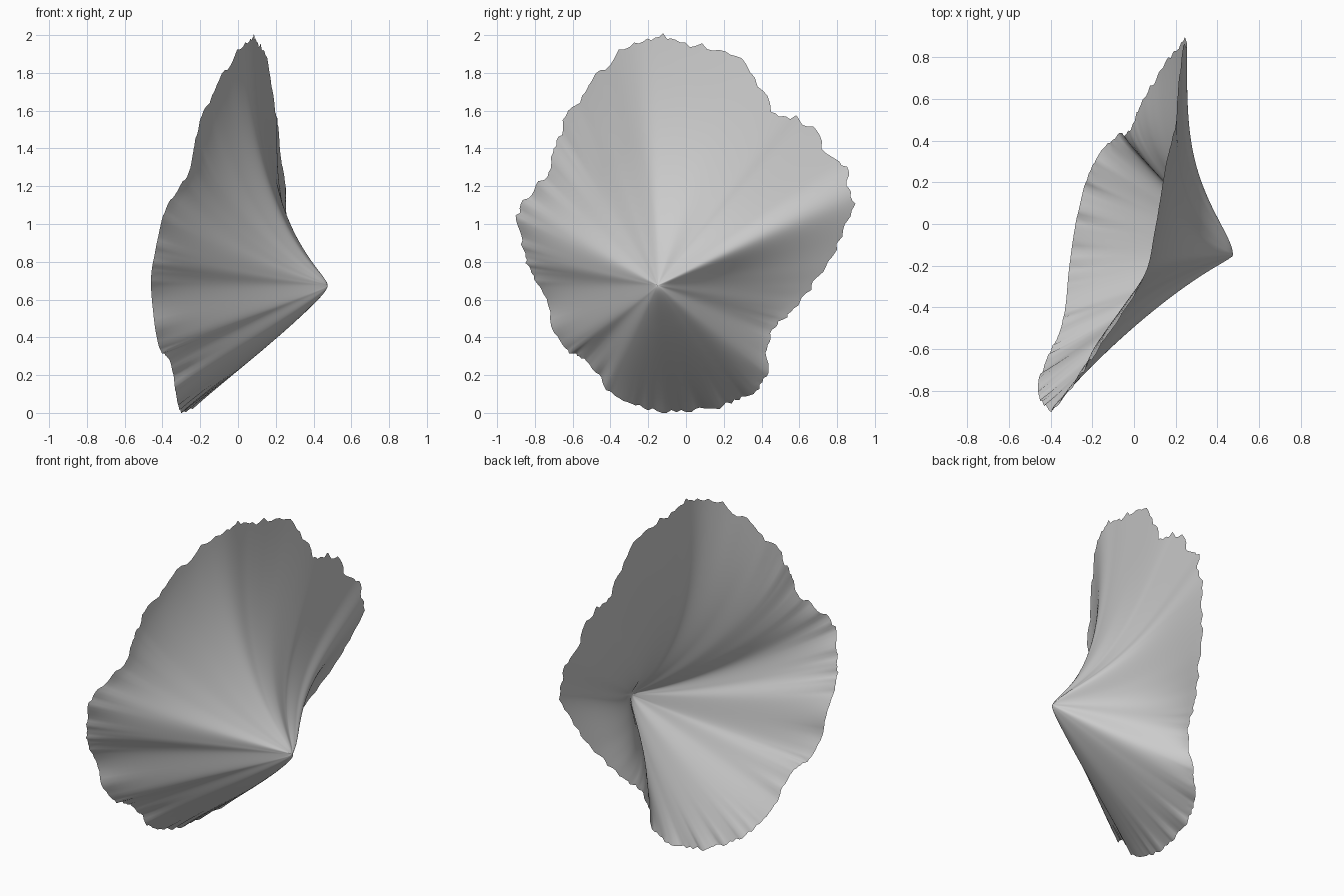
import bpy, bmesh, math, random
from mathutils import Vector

if "Cube" in bpy.data.objects:
    bpy.data.objects.remove(bpy.data.objects["Cube"], do_unlink=True)

random.seed(4)
APEX = Vector((0.475, -0.15, 0.675))
RINGS, STEPS, ROUND = 36, 10, 0.035

# Rim control points: y, z, x, then flare towards the rim and bluntness at the peak
RIM = [
    (.89, 1.13, .25, 4.2, 1.25), (.81, 1.33, .23, 4.0, 1.15), (.62, 1.53, .21, 3.6, 1.0),
    (.48, 1.59, .2, 3.2, .95), (.26, 1.87, .15, 2.8, .9), (-.03, 1.98, .1, 2.5, .85),
    (-.25, 1.97, .05, 2.2, .8), (-.5, 1.77, -.1, 1.8, .8), (-.65, 1.5, -.21, 1.5, .8),
    (-.73, 1.28, -.26, 1.3, .8), (-.89, 1.09, -.38, 1.1, .8), (-.87, .85, -.44, 1, .8),
    (-.77, .66, -.46, 1, .85), (-.66, .35, -.42, 1, .9), (-.52, .28, -.36, 1, 1),
    (-.4, .12, -.33, 1, 1.05), (-.2, .03, -.31, 1, 1.1), (.05, .015, -.27, 1, 1.1),
    (.28, .07, -.2, 1, 1.1), (.42, .2, -.08, 1.1, 1.1), (.45, .42, -.02, 1.4, 1.1),
    (.59, .57, .04, 2, 1.15), (.75, .8, .14, 3.2, 1.2),
]


def spline(i, f):
    """Smooth closed curve through the rim control points."""
    a, b, c, d = (Vector(RIM[(i + k) % len(RIM)]) for k in (-1, 0, 1, 2))
    return b + (c - a) * f / 2 + (a * 2 - b * 5 + c * 4 - d) * f**2 / 2 + (b * 3 - a - c * 3 + d) * f**3 / 2


def slope(t, flare, blunt):
    """Share of the height left at a fraction of the way from the peak to the rim."""
    s = (math.hypot(t, ROUND) - ROUND) / (math.hypot(1, ROUND) - ROUND)
    return max(0, 1 - s ** blunt) ** flare


# Radial spokes from the peak to a ragged rim
bm = bmesh.new()
peak = bm.verts.new(APEX)
spokes = []
ragged = 0
for i in range(len(RIM)):
    for k in range(STEPS):
        y, z, x, flare, blunt = spline(i, k / STEPS)
        ragged = ragged * 0.6 + random.uniform(-0.018, 0.018)
        spoke = []
        for r in range(1, RINGS + 1):
            t = (r / RINGS) ** 1.5
            reach = t * (1 + ragged * t**8)
            spoke.append(bm.verts.new((
                x + (APEX.x - x) * slope(t, flare, blunt),
                APEX.y + (y - APEX.y) * reach,
                APEX.z + (z - APEX.z) * reach)))
        spokes.append(spoke)

# Skin between neighbouring spokes
for a, b in zip(spokes, spokes[1:] + spokes[:1]):
    bm.faces.new((peak, a[0], b[0]))
    for r in range(RINGS - 1):
        bm.faces.new((a[r], a[r + 1], b[r + 1], b[r]))

# Soften the nose and the folds around it
near = [v for v in bm.verts if (v.co - APEX).length < 0.3]
for _ in range(3):
    bmesh.ops.smooth_vert(bm, verts=near, factor=0.5, use_axis_x=True)
bm.normal_update()

mesh = bpy.data.meshes.new("conical_shell")
bm.to_mesh(mesh)
bm.free()
shell = bpy.data.objects.new("conical_shell", mesh)
bpy.context.collection.objects.link(shell)

# Single grey material
grey = bpy.data.materials.new("light_grey")
grey.use_nodes = True
colour = (0.6, 0.6, 0.6, 1)
grey.diffuse_color = colour
grey.node_tree.nodes["Principled BSDF"].inputs["Base Color"].default_value = colour
mesh.materials.append(grey)
mesh.polygons.foreach_set("use_smooth", [True] * len(mesh.polygons))
